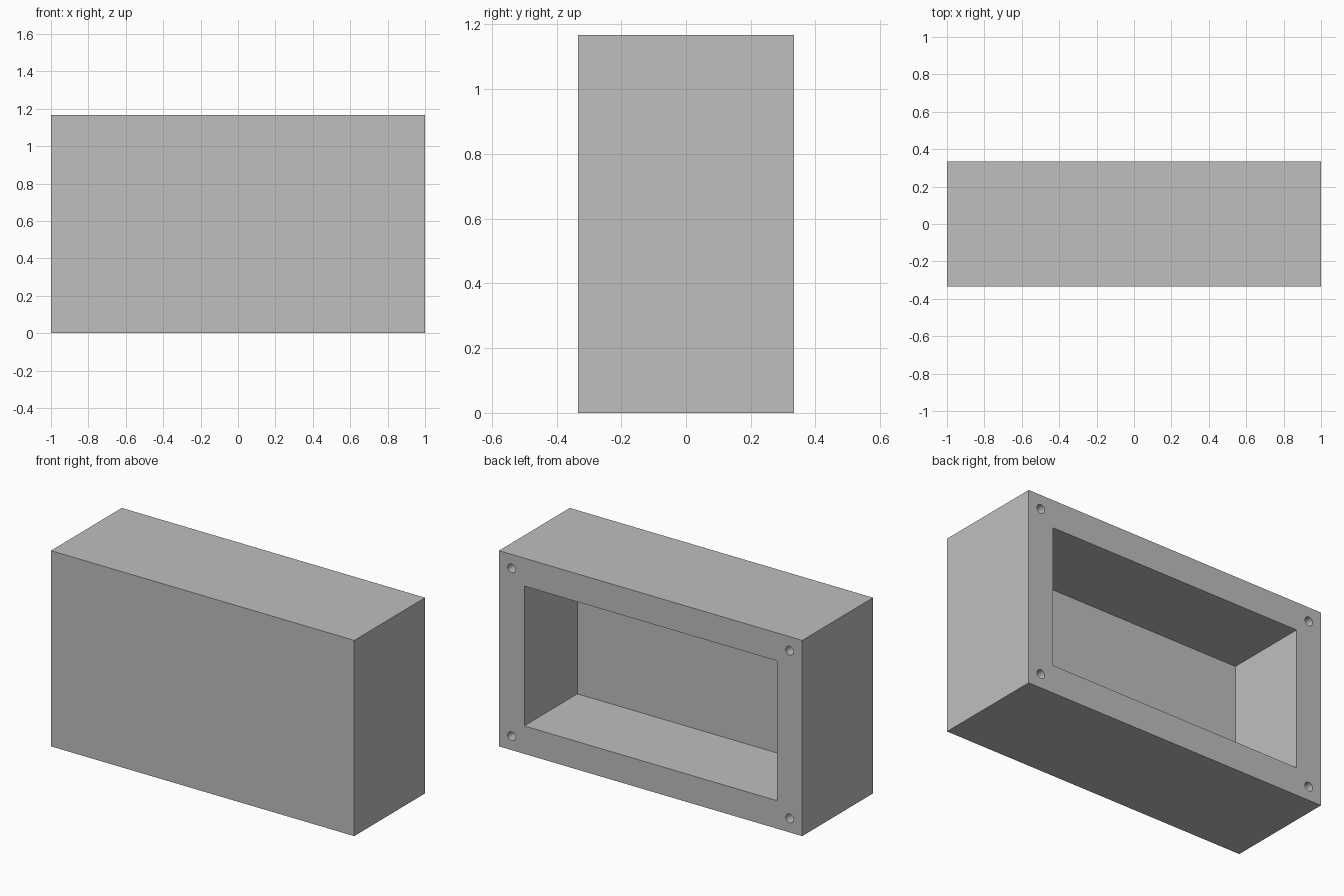
import bpy
import math

WIDTH, DEPTH, HEIGHT = 2.0, 2 / 3, 7 / 6
WALL = 1 / 6
HOLE_RADIUS, HOLE_DEPTH = 0.026, 0.25

default_cube = bpy.data.objects.get("Cube")
if default_cube:
    bpy.data.objects.remove(default_cube, do_unlink=True)

grey = bpy.data.materials.new("plain grey")
grey.use_nodes = True
grey.diffuse_color = (0.52, 0.52, 0.52, 1)
grey.node_tree.nodes["Principled BSDF"].inputs["Base Color"].default_value = grey.diffuse_color


def box(name, size, centre):
    bpy.ops.mesh.primitive_cube_add(size=1, location=centre)
    obj = bpy.context.object
    obj.name = name
    obj.scale = size
    bpy.ops.object.transform_apply(location=True, rotation=True, scale=True)
    obj.data.materials.append(grey)
    return obj


def cut(target, cutter):
    cutter.hide_render = True
    mod = target.modifiers.new("cut", "BOOLEAN")
    mod.operation = "DIFFERENCE"
    mod.solver = "EXACT"
    mod.object = cutter
    bpy.context.view_layer.objects.active = target
    bpy.ops.object.modifier_apply(modifier=mod.name)
    bpy.data.objects.remove(cutter, do_unlink=True)


# Solid block of the enclosure
mid = HEIGHT / 2
back = DEPTH / 2
enclosure = box("enclosure_body", (WIDTH, DEPTH, HEIGHT), (0, 0, mid))

# Deep pocket, open at the back, leaving an even wall all round
overshoot = 0.1
pocket = box("pocket_cutter",
             (WIDTH - 2 * WALL, DEPTH - WALL + overshoot, HEIGHT - 2 * WALL),
             (0, (WALL + overshoot) / 2, mid))
cut(enclosure, pocket)

# Blind screw holes centred in the corners of the rim
for side in (-1, 1):
    for level in (-1, 1):
        bpy.ops.mesh.primitive_cylinder_add(
            vertices=32, radius=HOLE_RADIUS, depth=2 * HOLE_DEPTH,
            location=(side * (WIDTH - WALL) / 2, back, mid + level * (HEIGHT - WALL) / 2),
            rotation=(math.pi / 2, 0, 0))
        hole = bpy.context.object
        hole.name = "screw_hole_cutter"
        hole.data.materials.append(grey)
        cut(enclosure, hole)

# Smooth hole walls, crisp box edges
bpy.ops.object.select_all(action="DESELECT")
enclosure.select_set(True)
bpy.context.view_layer.objects.active = enclosure
bpy.ops.object.shade_smooth_by_angle(angle=math.radians(30))
